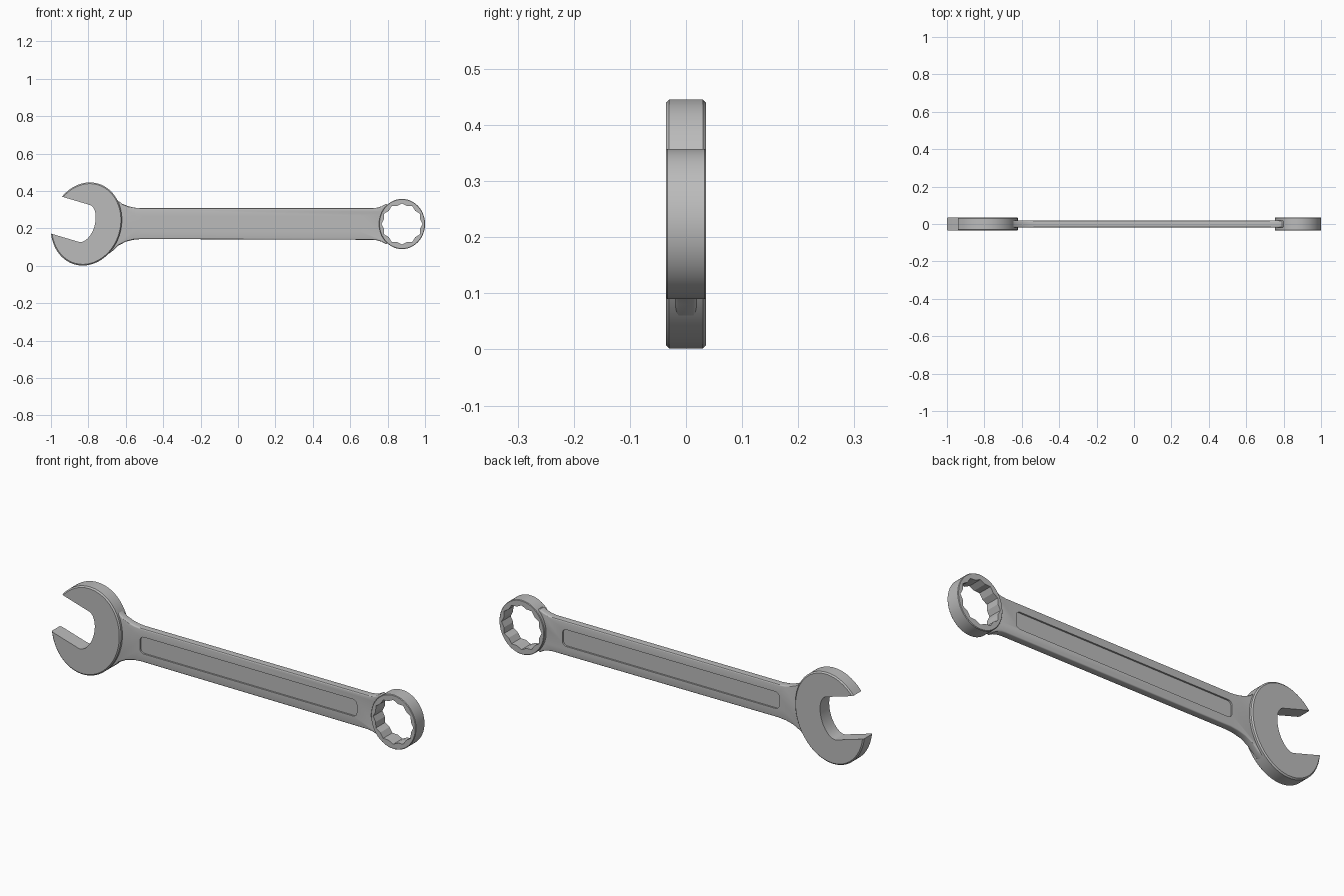
import bpy, bmesh, math
from math import sin, cos, pi

if "Cube" in bpy.data.objects:
    bpy.data.objects.remove(bpy.data.objects["Cube"])

ZC = 0.2235          # height of the tool's long axis
HALF = 0.036         # half thickness of both heads

steel = bpy.data.materials.new("steel grey")
steel.diffuse_color = (0.5, 0.5, 0.5, 1)
steel.use_nodes = True
steel.node_tree.nodes["Principled BSDF"].inputs["Base Color"].default_value = steel.diffuse_color


def finish(bm, name):
    bmesh.ops.recalc_face_normals(bm, faces=bm.faces)
    me = bpy.data.meshes.new(name)
    bm.to_mesh(me)
    bm.free()
    ob = bpy.data.objects.new(name, me)
    bpy.context.collection.objects.link(ob)
    me.materials.append(steel)
    return ob


def skin(bm, loops, closed=False):
    """Join equal-length vertex loops with quads; cap the ends unless closed."""
    n = len(loops[0])
    pairs = list(zip(loops, loops[1:])) + ([(loops[-1], loops[0])] if closed else [])
    for a, b in pairs:
        for i in range(n):
            j = (i + 1) % n
            bm.faces.new((a[i], a[j], b[j], b[i]))
    if not closed:
        bm.faces.new(loops[0])
        bm.faces.new(loops[-1])


def loop(bm, pts, y):
    return [bm.verts.new((x, y, z)) for x, z in pts]


def prism(name, pts, y0, y1):
    bm = bmesh.new()
    skin(bm, [loop(bm, pts, y0), loop(bm, pts, y1)])
    return finish(bm, name)


def select(ob):
    bpy.ops.object.select_all(action='DESELECT')
    bpy.context.view_layer.objects.active = ob
    ob.select_set(True)


def smooth(ob, angle=30):
    select(ob)
    bpy.ops.object.shade_smooth_by_angle(angle=math.radians(angle))


# --- open jaw head: tilted ellipse with a round-bottomed slot, chamfered outside
TILT = math.radians(16.5)


def jaw_outline(s):
    a, b, h = 0.187 * s, 0.225 * s, 0.103
    t0 = math.asin(h / b)
    uv = []
    for i in range(81):                                   # outer rim
        t = t0 + (2 * pi - 2 * t0) * i / 80
        uv.append((a * cos(t), b * sin(t)))
    for i in range(25):                                   # slot bottom
        t = -pi / 2 - pi * i / 24
        uv.append((0.012 + 0.057 * cos(t), h * sin(t)))
    return [(-0.811 - u * cos(TILT) + v * sin(TILT),
             ZC + u * sin(TILT) + v * cos(TILT)) for u, v in uv]


bm = bmesh.new()
skin(bm, [loop(bm, jaw_outline(s), y) for y, s in
          ((-HALF, 0.97), (-0.030, 1), (0.030, 1), (HALF, 0.97))])
smooth(finish(bm, "open_jaw_head"))

# --- ring head: slightly oval rim around a twelve-point hole
RX, N = 0.877, 96


def oval(s):
    return [(RX + 0.123 * s * cos(2 * pi * i / N), ZC + 0.134 * s * sin(2 * pi * i / N))
            for i in range(N)]


def star():
    corners = [((0.110 if k % 2 == 0 else 0.100) * cos(pi * k / 12),
                (0.110 if k % 2 == 0 else 0.100) * sin(pi * k / 12)) for k in range(25)]
    pts = []
    for k in range(24):
        (x0, z0), (x1, z1) = corners[k], corners[k + 1]
        pts += [(RX + x0 + (x1 - x0) * f / 4, ZC + z0 + (z1 - z0) * f / 4) for f in range(4)]
    return pts


bm = bmesh.new()
skin(bm, [loop(bm, star(), -HALF), loop(bm, oval(0.98), -HALF), loop(bm, oval(1), -0.033),
          loop(bm, oval(1), 0.033), loop(bm, oval(0.98), HALF), loop(bm, star(), HALF)],
     closed=True)
smooth(finish(bm, "ring_head"), 20)

# --- shank: flat bar flaring into both heads
top = [(-0.70, 0.395), (-0.672, 0.378), (-0.645, 0.350), (-0.618, 0.331), (-0.585, 0.318),
       (-0.555, 0.311), (-0.52, 0.308), (0.72, 0.308), (0.745, 0.311), (0.768, 0.318),
       (0.790, 0.330)]
arc = [(RX + 0.115 * cos(math.radians(d)), ZC + 0.125 * sin(math.radians(d)))
       for d in range(126, 235, 6)]
bottom = [(0.790, 0.117), (0.768, 0.129), (0.745, 0.136), (0.72, 0.139), (-0.52, 0.143),
          (-0.56, 0.139), (-0.60, 0.129), (-0.64, 0.108), (-0.67, 0.080), (-0.70, 0.058),
          (-0.73, 0.06)]
shank = prism("shank", top + arc + bottom, -0.019, 0.019)
bev = shank.modifiers.new("edge_rounding", 'BEVEL')
bev.width, bev.segments = 0.006, 3
bev.limit_method, bev.angle_limit = 'ANGLE', math.radians(60)
select(shank)
bpy.ops.object.modifier_apply(modifier=bev.name)

# --- long rounded recess on both faces of the shank
X0, X1, Z0, Z1, R = -0.525, 0.665, 0.185, 0.268, 0.022
recess = []
for cx, cz, start in ((X1 - R, Z1 - R, 0), (X0 + R, Z1 - R, 90),
                      (X0 + R, Z0 + R, 180), (X1 - R, Z0 + R, 270)):
    for k in range(7):
        t = math.radians(start + 15 * k)
        recess.append((cx + R * cos(t), cz + R * sin(t)))
for side in (-1, 1):
    cutter = prism("recess_cutter", recess, side * 0.011, side * 0.05)
    cutter.hide_render = True
    cut = shank.modifiers.new("recess", 'BOOLEAN')
    cut.operation, cut.solver, cut.object = 'DIFFERENCE', 'EXACT', cutter
    select(shank)
    bpy.ops.object.modifier_apply(modifier=cut.name)
    bpy.data.objects.remove(cutter)
smooth(shank)
